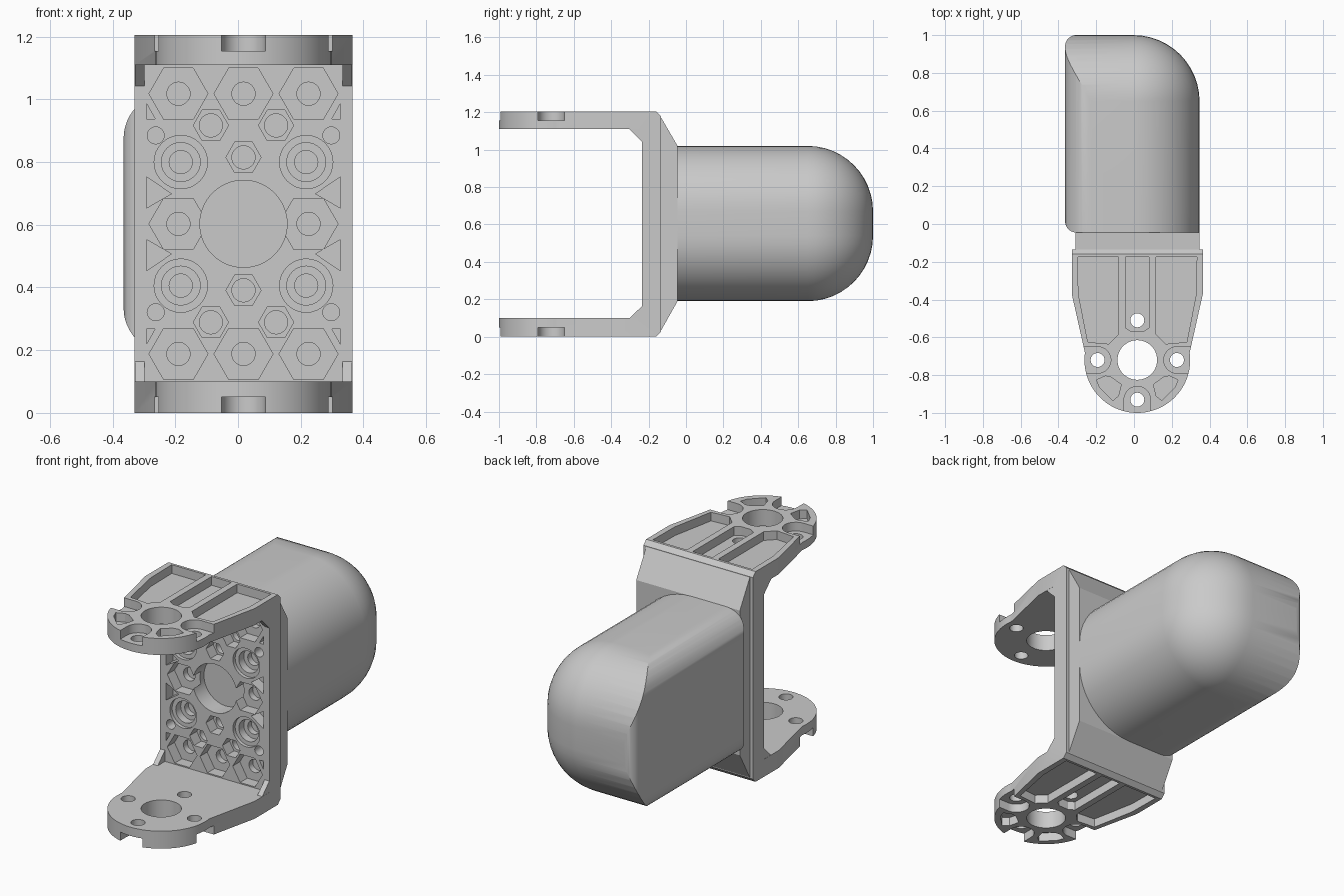
import bpy, bmesh
from math import sin, cos, pi, radians

if "Cube" in bpy.data.objects:
    bpy.data.objects.remove(bpy.data.objects["Cube"])

CX, CZ = 0.0175, 0.603      # bracket centre line
HUB = -0.72                 # y of the arm pivot

grey = bpy.data.materials.new("mid grey")
grey.use_nodes = True
GREY = (0.59, 0.59, 0.59, 1)
grey.diffuse_color = GREY
grey.node_tree.nodes["Principled BSDF"].inputs["Base Color"].default_value = GREY


def finish(bm, name):
    if bm.calc_volume(signed=True) < 0:
        bmesh.ops.reverse_faces(bm, faces=bm.faces)
    mesh = bpy.data.meshes.new(name)
    bm.to_mesh(mesh)
    bm.free()
    mesh.materials.append(grey)
    ob = bpy.data.objects.new(name, mesh)
    bpy.context.collection.objects.link(ob)
    return ob


def prism(name, loops, axis, a, b):
    """Extrude flat outlines along an axis from a to b."""
    place = {"x": lambda p, v: (v, p[0], p[1]),
             "y": lambda p, v: (p[0], v, p[1]),
             "z": lambda p, v: (p[0], p[1], v)}[axis]
    bm = bmesh.new()
    for loop in loops:
        area = sum(p[0] * q[1] - q[0] * p[1] for p, q in zip(loop, loop[1:] + loop[:1]))
        if area < 0:
            loop = loop[::-1]
        low = [bm.verts.new(place(p, a)) for p in loop]
        high = [bm.verts.new(place(p, b)) for p in loop]
        bm.faces.new(low)
        bm.faces.new(high[::-1])
        for i in range(len(loop)):
            j = (i + 1) % len(loop)
            bm.faces.new((low[j], low[i], high[i], high[j]))
    return finish(bm, name)


def hull(name, points):
    bm = bmesh.new()
    for p in points:
        bm.verts.new(p)
    bmesh.ops.convex_hull(bm, input=bm.verts)
    loose = [v for v in bm.verts if not v.link_faces]
    bmesh.ops.delete(bm, geom=loose, context="VERTS")
    bmesh.ops.recalc_face_normals(bm, faces=bm.faces)
    return finish(bm, name)


def volume(mesh):
    bm = bmesh.new()
    bm.from_mesh(mesh)
    size = bm.calc_volume(signed=True)
    bm.free()
    return size


def combine(ob, tool, mode="DIFFERENCE"):
    """Apply a boolean with the first solver that gives a sound solid."""
    before = volume(ob.data)
    for solver in ("MANIFOLD", "EXACT", "FLOAT"):
        mod = ob.modifiers.new("cut", "BOOLEAN")
        mod.object, mod.operation, mod.solver = tool, mode, solver
        graph = bpy.context.evaluated_depsgraph_get()
        graph.update()
        mesh = bpy.data.meshes.new_from_object(ob.evaluated_get(graph))
        ob.modifiers.clear()
        if 0.25 * before < volume(mesh) < 0.9999 * before:
            ob.data = mesh
            break
    bpy.data.objects.remove(tool)


def arc(x, y, r, start, end, n=12):
    angles = [radians(start + (end - start) * i / n) for i in range(n + 1)]
    return [(x + r * cos(t), y + r * sin(t)) for t in angles]


def ring(x, y, r, n=40):
    return arc(x, y, r, 0, 360, n)[:-1]


def both(loop):
    """An outline in bracket coordinates with its left-right twin."""
    return [[(CX + s * x, y) for x, y in loop] for s in (1, -1)]


# Bracket: C-shaped side profile trimmed by the tapered plan outline
upper = [(-1.05, 1.205), (-0.16, 1.205), (-0.135, 1.18)]
lower = [(y, 1.205 - z) for y, z in upper[::-1]]
inner = [(-1.05, 0.1), (-0.235, 0.1), (-0.235, 1.11), (-1.05, 1.11)]
bracket = prism("bracket", [upper + lower + inner], "x", -0.6, 0.6)
plan = [(-0.347, -0.37), (-0.347, 0.1), (0.347, 0.1), (0.347, -0.37)]
plan += arc(0, HUB, 0.28, 8, -188, 48)
combine(bracket, prism("plan", both(plan)[:1], "z", -0.2, 1.5), "INTERSECT")

# Arm pockets, sunk into the outer faces of both arms
side = [(0.1, -0.175), (0.315, -0.175), (0.312, -0.37), (0.262, -0.625), (0.15, -0.635), (0.1, -0.585)]
corner = [(0.085, -0.85), (0.14, -0.81), (0.17, -0.805), (0.215, -0.825), (0.2, -0.865), (0.13, -0.935), (0.1, -0.91)]
slot = [(0.062, -0.175), (0.062, -0.55), (0.03, -0.57), (-0.03, -0.57), (-0.062, -0.55), (-0.062, -0.175)]
seat_side = arc(0.21, HUB, 0.07, 90, 270, 20) + [(0.4, HUB - 0.07), (0.4, HUB + 0.07)]
seat_front = arc(0, HUB - 0.21, 0.07, 0, 180, 20) + [(-0.07, -1.1), (0.07, -1.1)]
pockets = both(side) + both(corner) + both(seat_side) + both(slot)[:1] + both(seat_front)[:1]
for a, b in ((1.155, 1.3), (-0.1, 0.05)):
    combine(bracket, prism("arm_pockets", pockets, "z", a, b))

# Pivot and bolt holes through both arms
holes = [ring(CX, HUB, 0.105, 48)]
holes += [ring(CX + 0.21 * cos(i * pi / 2), HUB + 0.21 * sin(i * pi / 2), 0.037, 28) for i in range(4)]
combine(bracket, prism("arm_holes", holes, "z", -0.2, 1.4))

# Back plate pattern: hexagons, small hexagons, stepped seats and triangles
wide, small, seats, triangles, pins = [(-0.2075, 0), (0.2075, 0)], [], [], [], []
for s in (1, -1):
    wide += [(x, s * 0.415) for x in (-0.2075, 0, 0.2075)]
    small += [(x, s * 0.314) for x in (-0.104, 0.104)] + [(0, s * 0.212)]
    for t in (1, -1):
        seats.append((t * 0.2, s * 0.197))
        pins.append((t * 0.28, s * 0.282))
        for tri in (((0.31, 0.385), (0.31, 0.335), (0.282, 0.335)),
                    ((0.31, 0.05), (0.31, 0.15), (0.23, 0.096))):
            triangles.append([(CX + t * x, CZ + s * z) for x, z in tri])


def rings(centres, r, n=32):
    return [ring(CX + x, CZ + z, r, n) for x, z in centres]


passes = [(-0.215, rings(seats, 0.085)),
          (-0.17, rings(wide, 0.094, 6) + rings(small, 0.056, 6) + rings(seats, 0.062) + triangles),
          (-0.1, rings(wide + small + seats, 0.037, 28) + rings(pins, 0.027, 24) + [ring(CX, CZ, 0.139, 56)])]
for depth, loops in passes:
    combine(bracket, prism("plate_cut", loops, "y", -0.3, depth))

# Gussets in the inner corners of the bracket
for s, level in ((1, "upper"), (-1, "lower")):
    tri = [(-0.305, CZ + s * 0.508), (-0.233, CZ + s * 0.508), (-0.233, CZ + s * 0.437)]
    for x, hand in ((CX - 0.346, "right"), (CX + 0.316, "left")):
        prism(f"{level}_{hand}_gusset", [tri], "x", x, x + 0.03)

# Flared neck between the bracket and the housing
neck = hull("neck", [(x, y, z) for x in (-0.31, 0.347)
                     for y, z in ((-0.135, 0.03), (-0.135, 1.175), (-0.045, 0.19), (-0.045, 1.02))])

# Housing: rounded hull, then trimmed to the tighter radii on one side
R, L, W, FRONT, BASE, TOP = 0.35, -0.365, 0.347, -0.045, 0.19, 1.02
N = 12
points = []
for zc, s in ((TOP - R, 1), (BASE + R, -1)):
    for i in range(N + 1):
        up = i * pi / 2 / N
        z, flat = zc + s * R * sin(up), R * cos(up)
        for j in range(N + 1):
            t = j * pi / 2 / N
            points.append((W - R + flat * cos(t), 1 - R + flat * sin(t), z))
        points.append((W - R + flat, FRONT, z))
        points.append((L, 1 - R + flat, z))
        points.append((L, FRONT, z))
housing = hull("housing", points)
F, E = 0.06, 0.145
top_outline = arc(L + F, 1 - F, F, 90, 180, 10) + arc(L + F, FRONT + F, F, 180, 270, 10) + [(0.5, FRONT), (0.5, 1)]
combine(housing, prism("top_trim", [top_outline], "z", 0, 1.3), "INTERSECT")
end_outline = arc(L + E, TOP - E, E, 90, 180) + arc(L + E, BASE + E, E, 180, 270) + [(0.5, BASE), (0.5, TOP)]
combine(housing, prism("end_trim", [end_outline], "y", -0.2, 1.2), "INTERSECT")

# Smooth the curved walls, keep the edges crisp
bpy.ops.object.select_all(action="DESELECT")
for ob in (bracket, housing):
    ob.select_set(True)
    bpy.context.view_layer.objects.active = ob
bpy.ops.object.shade_smooth_by_angle(angle=radians(28))
